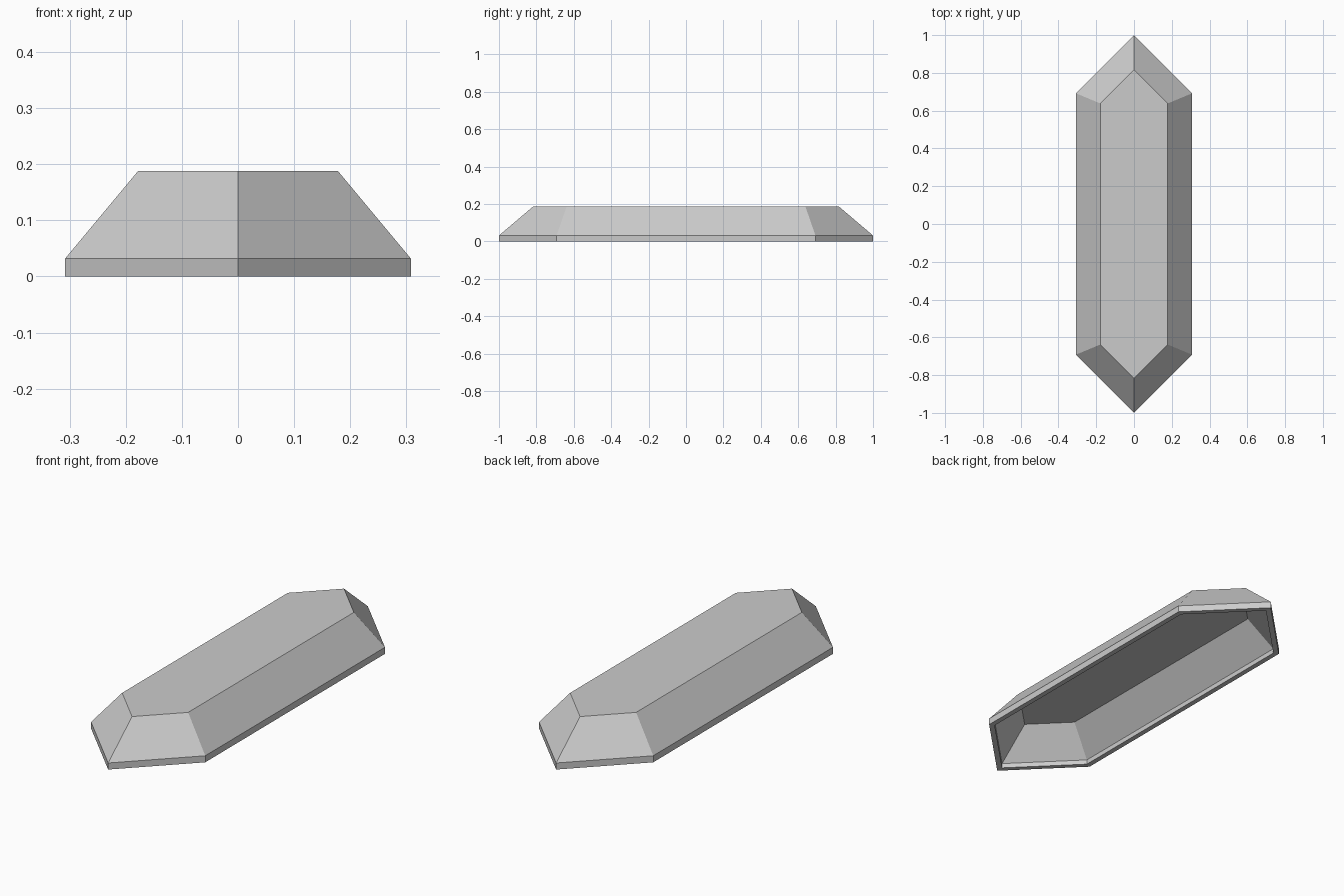
import bpy
import bmesh
import math

if "Cube" in bpy.data.objects:
    bpy.data.objects.remove(bpy.data.objects["Cube"], do_unlink=True)

HALF_WIDTH, HALF_LENGTH = 0.308, 1.0
LIP, HEIGHT, BEVEL, WALL = 0.032, 0.188, 0.13, 0.025


def material(name, colour):
    mat = bpy.data.materials.new(name)
    mat.use_nodes = True
    mat.diffuse_color = colour
    mat.node_tree.nodes["Principled BSDF"].inputs["Base Color"].default_value = colour
    return mat


def ring(bm, inset, z):
    """Pointed six-sided outline, moved inwards evenly by inset."""
    x = HALF_WIDTH - inset
    tip = HALF_LENGTH - inset * math.sqrt(2)
    corner = tip - x
    outline = [(0, -tip), (x, -corner), (x, corner),
               (0, tip), (-x, corner), (-x, -corner)]
    return [bm.verts.new((px, py, z)) for px, py in outline]


# Inner offsets that keep the wall thickness even
slope = (HEIGHT - LIP) / BEVEL
drop = WALL * math.sqrt(1 + slope * slope)
inner_lip = LIP + slope * WALL - drop
ceiling = HEIGHT - WALL
inner_bevel = (ceiling - LIP + drop) / slope

# Hollow shell: ceiling, inner slope, inner lip, rim, outer lip, outer slope, top
bm = bmesh.new()
levels = [(inner_bevel, ceiling), (WALL, inner_lip), (WALL, 0),
          (0, 0), (0, LIP), (BEVEL, HEIGHT)]
rings = [ring(bm, inset, z) for inset, z in levels]
for a, b in zip(rings, rings[1:]):
    for i in range(6):
        j = (i + 1) % 6
        bm.faces.new((a[i], a[j], b[j], b[i]))
bm.faces.new(rings[0][::-1])
bm.faces.new(rings[-1])
bmesh.ops.recalc_face_normals(bm, faces=bm.faces)

mesh = bpy.data.meshes.new("bevelled_shell")
bm.to_mesh(mesh)
bm.free()
mesh.materials.append(material("plain grey", (0.6, 0.6, 0.6, 1)))
shell = bpy.data.objects.new("bevelled_shell", mesh)
bpy.context.collection.objects.link(shell)
